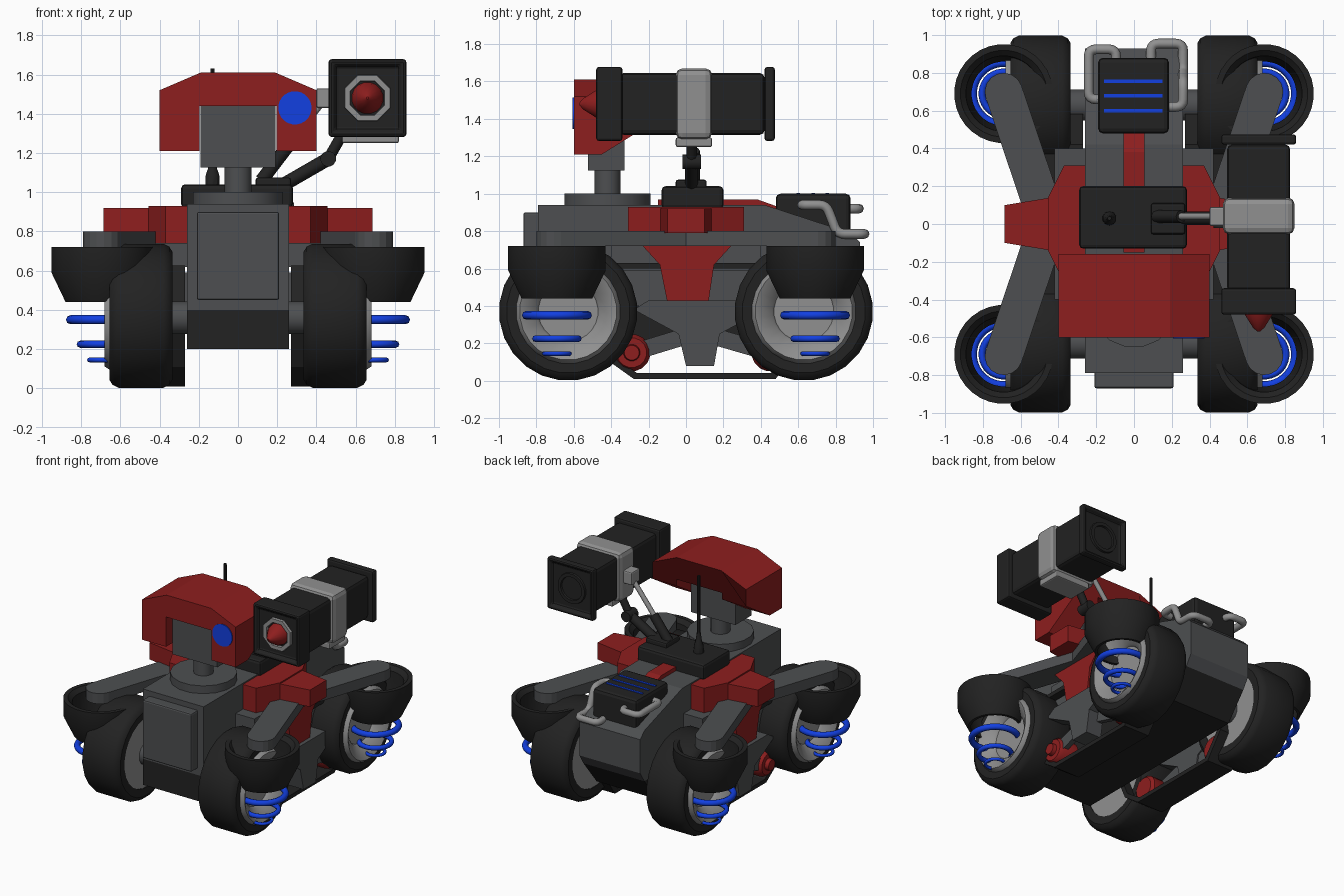
import bpy, bmesh
from math import sin, cos, pi, radians, atan2
from mathutils import Vector

if "Cube" in bpy.data.objects:
    bpy.data.objects.remove(bpy.data.objects["Cube"])

def material(name, rgb):
    m = bpy.data.materials.new(name)
    m.diffuse_color = (*rgb, 1)
    m.use_nodes = True
    m.node_tree.nodes["Principled BSDF"].inputs["Base Color"].default_value = m.diffuse_color
    return m

DARK = material("dark", (.016, .016, .016))
GREY = material("grey", (.075, .078, .082))
LIGHT = material("light", (.28, .28, .28))
RED = material("red", (.27, .013, .013))
BLUE = material("blue", (.006, .05, .75))

def finish(bm, name, mat, bevel=0, smooth=None, segs=2):
    bmesh.ops.recalc_face_normals(bm, faces=bm.faces)
    me = bpy.data.meshes.new(name)
    bm.to_mesh(me)
    bm.free()
    me.materials.append(mat)
    if smooth:
        me.polygons.foreach_set("use_smooth", [True] * len(me.polygons))
        me.set_sharp_from_angle(angle=radians(smooth))
    ob = bpy.data.objects.new(name, me)
    bpy.context.collection.objects.link(ob)
    if bevel:
        mod = ob.modifiers.new("bevel", 'BEVEL')
        mod.width, mod.segments, mod.limit_method = bevel, segs, 'ANGLE'
    return ob

def place(axis, t, u, v):
    return {'x': (t, u, v), 'y': (u, t, v), 'z': (u, v, t)}[axis]

def prism_bm(pts, axis, a, b):
    bm = bmesh.new()
    ends = [[bm.verts.new(place(axis, t, *p)) for p in pts] for t in (a, b)]
    for e in ends:
        bm.faces.new(e)
    for i in range(len(pts)):
        j = (i + 1) % len(pts)
        bm.faces.new((ends[0][i], ends[0][j], ends[1][j], ends[1][i]))
    return bm

def prism(name, pts, axis, a, b, mat, bevel=0):
    return finish(prism_bm(pts, axis, a, b), name, mat, bevel)

def box(name, x, y, z, mat, bevel=0):
    pts = [(x[0], y[0]), (x[1], y[0]), (x[1], y[1]), (x[0], y[1])]
    return prism(name, pts, 'z', z[0], z[1], mat, bevel)

def lathe(name, prof, axis, u, v, mat, n=24, closed=False, smooth=35):
    """Revolve (position along axis, radius) pairs round an axis through (u, v)."""
    bm = bmesh.new()
    rings = [[bm.verts.new(place(axis, h, u + r * cos(2 * pi * (k + .5) / n), v + r * sin(2 * pi * (k + .5) / n)))
              for k in range(n)] for h, r in prof]
    pairs = list(zip(rings, rings[1:]))
    if closed:
        pairs.append((rings[-1], rings[0]))
    else:
        bm.faces.new(rings[0])
        bm.faces.new(rings[-1])
    for A, B in pairs:
        for k in range(n):
            j = (k + 1) % n
            bm.faces.new((A[k], A[j], B[j], B[k]))
    return finish(bm, name, mat, smooth=smooth)

def tube(name, pts, r, mat, corner=0):
    pts = [Vector(p) for p in pts]
    path = [pts[0]]
    for a, p, b in zip(pts, pts[1:], pts[2:]):
        s, e = p + (a - p).normalized() * corner, p + (b - p).normalized() * corner
        path += [s * (1 - t) ** 2 + p * 2 * t * (1 - t) + e * t * t for t in (0, .25, .5, .75, 1)]
    path.append(pts[-1])
    cu = bpy.data.curves.new(name, 'CURVE')
    cu.dimensions, cu.bevel_depth, cu.bevel_resolution, cu.use_fill_caps = '3D', r, 2, True
    sp = cu.splines.new('POLY')
    sp.points.add(len(path) - 1)
    for q, p in zip(sp.points, path):
        q.co = (*p, 1)
    cu.materials.append(mat)
    tmp = bpy.data.objects.new(name, cu)
    bpy.context.collection.objects.link(tmp)
    me = bpy.data.meshes.new_from_object(tmp.evaluated_get(bpy.context.evaluated_depsgraph_get()))
    bpy.data.objects.remove(tmp)
    bpy.context.collection.objects.link(bpy.data.objects.new(name, me))

def capsule(p, q, r):
    a = atan2(q[1] - p[1], q[0] - p[0])
    angs = [pi * i / 8 for i in range(9)]
    return ([(p[0] + r * cos(a + pi / 2 + t), p[1] + r * sin(a + pi / 2 + t)) for t in angs] +
            [(q[0] + r * cos(a - pi / 2 + t), q[1] + r * sin(a - pi / 2 + t)) for t in angs])

# Hull, darker belly and front plate
prism("hull", [(-.79, .4), (-.79, .94), (.42, .94), (.88, .79), (.93, .74), (.93, .48), (.88, .4)], 'x', -.26, .26, GREY)
prism("belly", [(-.79, .4), (.88, .4), (.72, .2), (-.79, .2)], 'x', -.26, .26, DARK)
box("front_plate", (-.21, .21), (-.87, -.78), (.45, .9), GREY, .012)

# Wheels, cup fenders with coil rings, at all four corners
for s in (1, -1):
    for f in (1, -1):
        y = .63 * f
        def ax(*prof):
            return [(s * h, r) for h, r in prof]
        lathe("tyre", ax((.34, .27), (.335, .33), (.35, .355), (.38, .37), (.61, .37), (.64, .355), (.655, .33), (.65, .27)),
              'x', y, .37, DARK, closed=True)
        lathe("rim", ax((.345, .28), (.65, .28), (.68, .26), (.67, .24), (.62, .17), (.6, .16), (.6, .05)), 'x', y, .37, LIGHT)
        lathe("axle", ax((.2, .085), (.37, .085)), 'x', y, .36, GREY, 12)
        cx, cy = .69 * s, .69 * f
        lathe("cup_fender", [(.72, .262), (.59, .262), (.44, .19), (.44, .17), (.6, .195), (.69, .2), (.72, .23)],
              'z', cx, cy, DARK, 32, True)
        for z, R, r in ((.35, .165, .023), (.225, .115, .018), (.145, .068, .012)):
            lathe("coil_ring", [(z + r * sin(k * pi / 4), R + r * cos(k * pi / 4)) for k in range(8)],
                  'z', cx, cy, BLUE, 32, True, 60)
        prism("fender_arm", capsule((.455 * s, 0), (cx, .7 * f), .1), 'z', .72, .8, GREY)

# Side running gear and red side pods
for s in (1, -1):
    loop = [(-.4, .63), (.42, .63), (.58, .45), (.62, .2), (.48, .01), (-.28, .01), (-.42, .11), (-.55, .4)]
    inner = [(.03 + (p[0] - .03) * .94, .32 + (p[1] - .32) * .9) for p in loop]
    bm = bmesh.new()
    R = [[bm.verts.new((s * x, *p)) for p in q] for x, q in ((.27, loop), (.49, loop), (.49, inner), (.27, inner))]
    for A, B in zip(R, R[1:] + R[:1]):
        for i in range(8):
            j = (i + 1) % 8
            bm.faces.new((A[i], A[j], B[j], B[i]))
    finish(bm, "track_belt", DARK)
    box("side_sponson", sorted((s * .25, s * .44)), (-.36, .36), (.4, .59), GREY)
    box("upper_sponson", sorted((s * .25, s * .42)), (-.4, .4), (.62, .74), GREY)
    prism("suspension_bracket", [(-.28, .38), (-.04, .25), (0, .08), (.15, .08), (.18, .25), (.42, .38), (.3, .43), (-.2, .43)],
          'x', s * .43, s * .56, GREY)
    for y in (-.29, .45):
        prism("roller_arm", capsule((.07, .26), (y, .15), .045), 'x', s * .44, s * .48, GREY)
        lathe("roller", [(s * .33, .08), (s * .35, .1), (s * .47, .1), (s * .5, .08), (s * .5, .045), (s * .53, .04)],
              'x', y, .15, RED, 16)
    prism("side_panel", [(-.24, .73), (.25, .73), (.15, .62), (.12, .42), (-.1, .42), (-.14, .62)], 'x', s * .43, s * .53, RED)
    prism("side_pod", [(s * x, y) for x, y in ((.25, -.31), (.37, -.31), (.455, -.14), (.455, .14), (.37, .31), (.25, .31))],
          'z', .72, .93, RED)
    prism("pod_wing", [(s * x, y) for x, y in ((.44, -.14), (.685, -.1), (.685, .1), (.44, .14))], 'z', .79, .92, RED)

# Top deck: red spine, dark platform, antenna
prism("spine", [(-.15, .93), (-.15, .97), (.38, .97), (.52, .92), (.52, .88)], 'x', -.055, .055, RED)
box("platform", (-.29, .28), (-.13, .2), (.92, 1.04), DARK, .02)
lathe("antenna", [(1.03, .038), (1.09, .036), (1.12, .024), (1.2, .013), (1.63, .011)], 'z', -.13, .03, DARK, 10)

# Turret ring, neck and head
lathe("turret_ring", [(.93, .235), (1.0, .235)], 'z', 0, -.42, GREY, 16)
lathe("neck", [(.99, .07), (1.15, .07)], 'z', 0, -.42, GREY, 16)
box("face_block", (-.19, .19), (-.525, -.33), (1.125, 1.46), GREY)
bm = prism_bm([(-.4, 1.21), (-.4, 1.52), (-.19, 1.61), (.19, 1.61), (.4, 1.52), (.4, 1.21), (.195, 1.21), (.195, 1.44),
               (-.195, 1.44), (-.195, 1.21)], 'y', -.6, -.16)
cut = bmesh.ops.bisect_plane(bm, geom=bm.verts[:] + bm.edges[:] + bm.faces[:], plane_co=(0, -.45, 1.21),
                             plane_no=(0, .53, -.85), clear_outer=True)
bmesh.ops.holes_fill(bm, edges=[e for e in bm.edges if e.is_boundary])
finish(bm, "head_shell", RED)
lathe("head_lens", [(-.607, .085), (-.58, .085)], 'y', .29, 1.43, BLUE)

# Launcher: body, muzzles with recesses, clamp and warhead
X, Z = .66, 1.48
def muzzle(name, y0, y1, sign, wall, depth):
    h = .198
    bm = prism_bm([(X - h, Z - h), (X + h, Z - h), (X + h, Z + h), (X - h, Z + h)], 'y', y0, y1)
    bmesh.ops.recalc_face_normals(bm, faces=bm.faces)
    face = [f for f in bm.faces if f.normal.y * sign > .9][0]
    bmesh.ops.inset_region(bm, faces=[face], thickness=wall)
    new = bmesh.ops.inset_region(bm, faces=[face], thickness=.012)
    bmesh.ops.translate(bm, verts=face.verts, vec=(0, -sign * depth, 0))
    finish(bm, name, DARK, .02)

box("launcher_body", (X - .167, X + .167), (-.36, .42), (Z - .165, Z + .165), DARK, .025)
muzzle("front_muzzle", -.48, -.34, -1, .04, .03)
muzzle("rear_muzzle", .42, .475, 1, .04, .03)
lathe("warhead_ring", [(-.43, .13), (-.47, .125), (-.47, .095), (-.43, .09)], 'y', X, Z, LIGHT, 8, True)
lathe("warhead", [(-.43, .085), (-.48, .075), (-.55, .03), (-.57, .006)], 'y', X, Z, RED, 16)
lathe("exhaust_ring", [(.43, .12), (.46, .115), (.46, .09), (.43, .085)], 'y', X, Z, DARK, 20, True)
box("clamp", (X - .19, X + .19), (-.055, .14), (Z - .19, Z + .19), LIGHT, .035)
box("clamp_foot", (X - .13, X + .16), (-.055, .14), (1.25, 1.3), LIGHT, .01)
box("clamp_lug", (.4, .5), (-.01, .09), (1.43, 1.53), LIGHT, .01)

# Launcher support linkage
box("linkage_base", (.09, .27), (-.055, .11), (1.02, 1.075), DARK, .012)
tube("lower_link", [(.2, .03, 1.02), (.46, .03, 1.17)], .035, DARK)
lathe("link_joint", [(-.02, .04), (.08, .04)], 'y', .46, 1.17, DARK, 12)
tube("upper_link", [(.46, .03, 1.17), (.54, .03, 1.31)], .028, DARK)
tube("piston_sleeve", [(.12, .04, 1.06), (.25, .04, 1.23)], .034, DARK)
tube("piston_rod", [(.24, .04, 1.22), (.43, .04, 1.46)], .018, LIGHT)

# Rear engine with vents and exhaust pipes
box("engine", (-.19, .185), (.48, .88), (.76, 1.0), DARK, .025)
for y in (.6, .68, .755):
    box("vent", (-.16, .15), (y - .009, y + .009), (.98, 1.005), BLUE)
tube("right_pipe", [(.15, .62, .94), (.26, .62, .94), (.26, .75, .94), (.26, .81, .785), (.26, .955, .785), (.09, .955, .785),
                    (.09, .85, .785)], .026, LIGHT, .04)
tube("left_pipe", [(-.15, .66, .92), (-.24, .66, .92), (-.24, .925, .92), (-.095, .925, .92), (-.095, .85, .92)],
     .026, LIGHT, .04)
